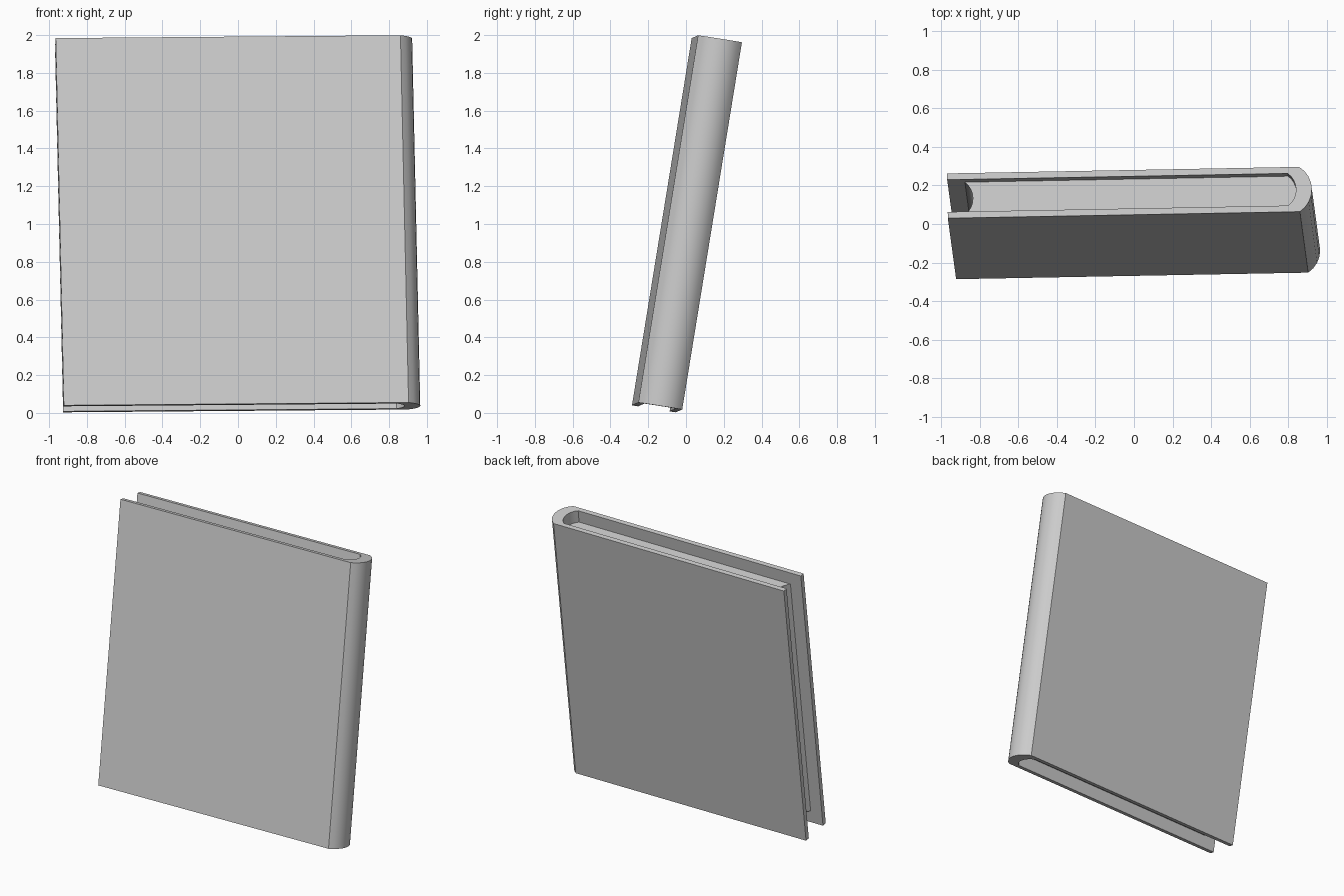
import bpy, bmesh, math
from mathutils import Matrix, Vector

if "Cube" in bpy.data.objects:
    bpy.data.objects.remove(bpy.data.objects["Cube"])

# Leaning frame of the book: width, thickness and height directions
W = Vector((1.825, 0.034, 0.015))
T = Vector((-0.004, 0.232, -0.037))
H = Vector((-0.043, 0.316, 1.944))
width, thick, height = W.length, T.length, H.length
lean = Matrix((W.normalized(), T.normalized(), H.normalized())).transposed().to_4x4()
lean.translation = Vector((-0.922, -0.286, 0.04))


def arc(x, y0, y1, bulge, n=8):
    """Shallow circular arc from (x, y0) to (x, y1), bulging towards +x."""
    half = (y1 - y0) / 2
    r = (half * half + bulge * bulge) / (2 * bulge)
    a = math.asin(half / r)
    pts = []
    for i in range(n + 1):
        t = -a + 2 * a * i / n
        pts.append((x + bulge - r + r * math.cos(t), y0 + half + r * math.sin(t)))
    return pts


def extrude_profile(name, pts, z0, z1):
    """Extrude a profile along the book height, then lean it."""
    bm = bmesh.new()
    face = bm.faces.new([bm.verts.new((x, y, z0)) for x, y in pts])
    res = bmesh.ops.extrude_face_region(bm, geom=[face])
    top = [v for v in res["geom"] if isinstance(v, bmesh.types.BMVert)]
    bmesh.ops.translate(bm, verts=top, vec=(0, 0, z1 - z0))
    bmesh.ops.recalc_face_normals(bm, faces=bm.faces)
    bm.transform(lean)
    mesh = bpy.data.meshes.new(name)
    bm.to_mesh(mesh)
    bm.free()
    obj = bpy.data.objects.new(name, mesh)
    bpy.context.collection.objects.link(obj)
    bpy.context.view_layer.objects.active = obj
    obj.select_set(True)
    bpy.ops.object.shade_smooth_by_angle(angle=math.radians(25))
    obj.select_set(False)
    return obj


board = 0.033            # cover board thickness
inner_x = width - 0.06   # where the inside of the spine starts
outer = arc(width, 0, thick, 0.064)
inner = arc(inner_x, board, thick - board, 0.042)

# Cover: two boards joined by a rounded spine
cover = [(0, 0)] + outer + [(0, thick), (0, thick - board)] + inner[::-1] + [(0, board)]
extrude_profile("cover", cover, 0, height)

# Page block: recessed, with a hollow fore edge
fore_edge = arc(0.09, board, thick - board, 0.04)
extrude_profile("pages", inner + fore_edge[::-1], 0.09, height - 0.09)
